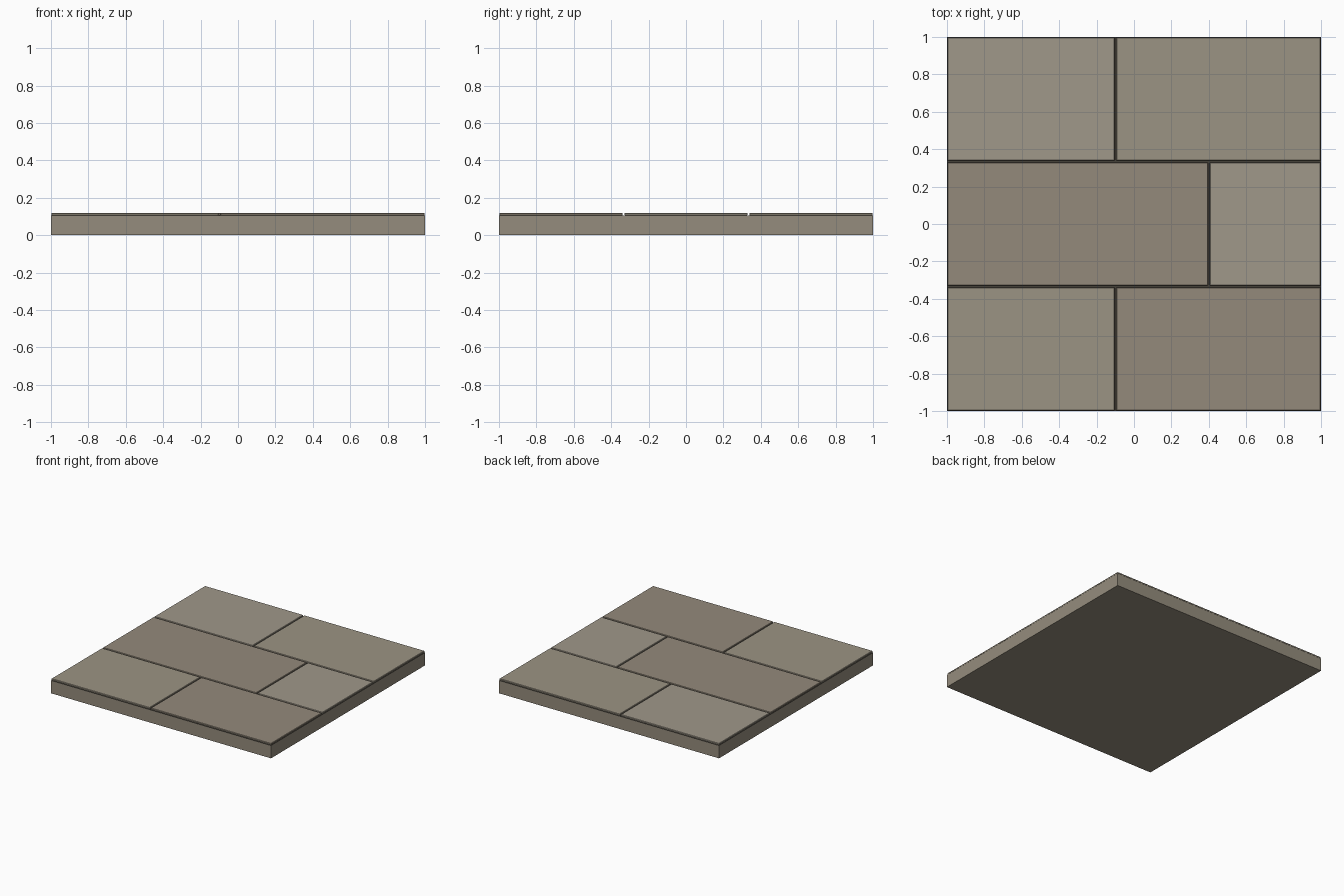
import bpy

if "Cube" in bpy.data.objects:
    bpy.data.objects.remove(bpy.data.objects["Cube"])


def material(name, rgb):
    m = bpy.data.materials.new(name)
    m.diffuse_color = (*rgb, 1)
    m.use_nodes = True
    m.node_tree.nodes["Principled BSDF"].inputs["Base Color"].default_value = m.diffuse_color
    return m


def box(name, lo, hi, mat, bevel=0):
    bpy.ops.mesh.primitive_cube_add(size=1, location=[(a + b) / 2 for a, b in zip(lo, hi)])
    ob = bpy.context.object
    ob.name = name
    ob.scale = [b - a for a, b in zip(lo, hi)]
    bpy.ops.object.transform_apply(location=False, rotation=False, scale=True)
    ob.data.materials.append(mat)
    if bevel:
        mod = ob.modifiers.new("worn_edges", 'BEVEL')
        mod.width = bevel
        mod.segments = 1
    return ob


light = material("stone_light", (0.35, 0.315, 0.255))
green = material("stone_olive", (0.33, 0.295, 0.23))
brown = material("stone_brown", (0.296, 0.254, 0.198))
base = material("slab_side", (0.30, 0.265, 0.205))
joint = material("joint_dark", (0.06, 0.052, 0.04))

# Base slab, with dark joint floor on its top face
slab = box("base_slab", (-1, -1, 0), (1, 1, 0.105), base)
slab.data.materials.append(joint)
for face in slab.data.polygons:
    if face.normal.z > 0.5:
        face.material_index = 1

# Three rows of two paving stones: joint position and the two materials
rows = [(-0.1, green, brown), (0.4, brown, light), (-0.1, light, green)]
gap = 0.005
for r, (split, left_mat, right_mat) in enumerate(rows):
    y0, y1 = -1 + r * 2 / 3, -1 + (r + 1) * 2 / 3
    for side, x0, x1, mat in (("left", -1, split, left_mat), ("right", split, 1, right_mat)):
        # Outer edges run almost flush with the slab, inner edges leave a joint
        lo = (x0 + (gap if x0 > -1 else 0.002), y0 + (gap if r > 0 else 0.002), 0.105)
        hi = (x1 - (gap if x1 < 1 else 0.002), y1 - (gap if r < 2 else 0.002), 0.12)
        box(f"paving_stone_{r + 1}_{side}", lo, hi, mat, 0.003)
